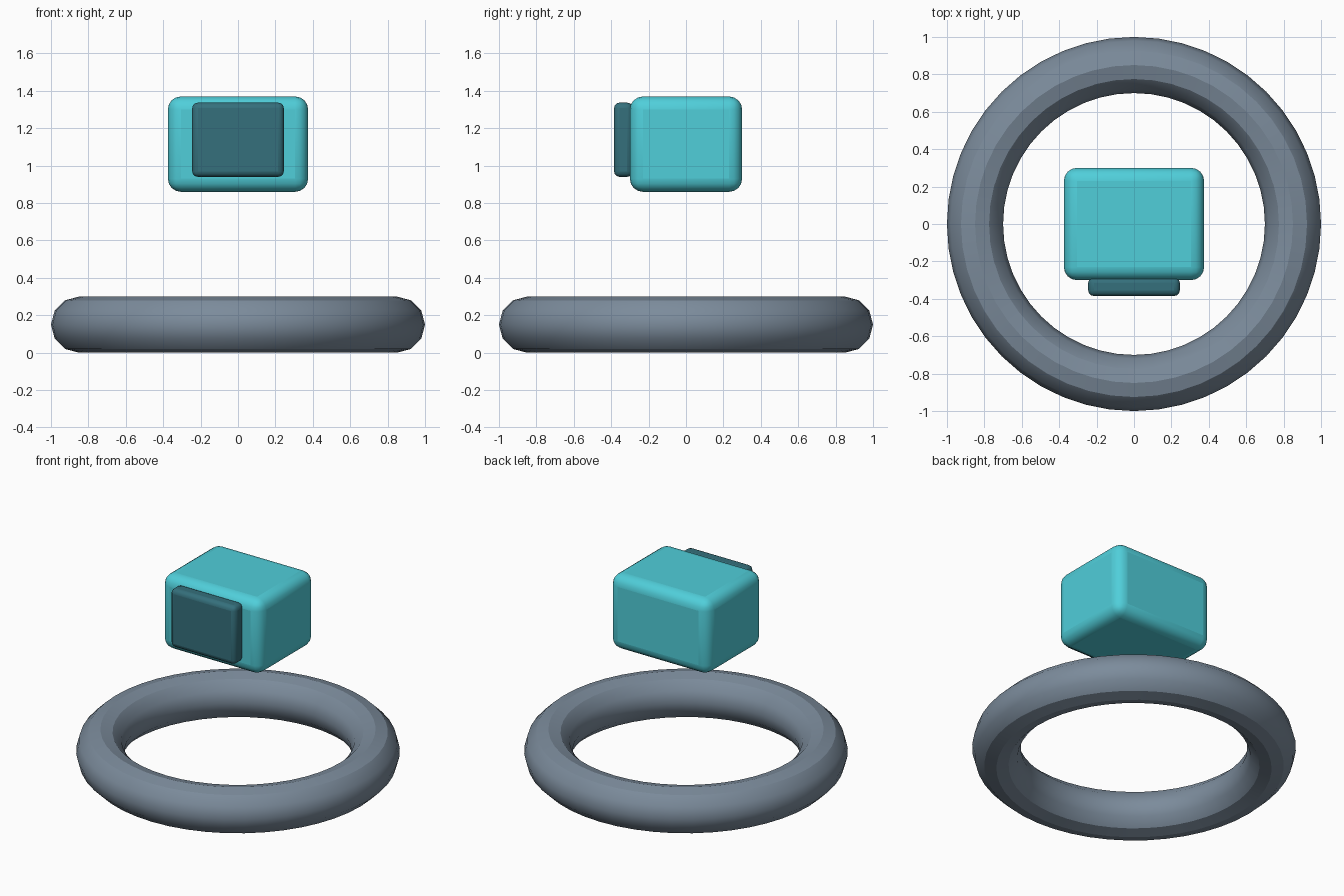
import bpy

if "Cube" in bpy.data.objects:
    bpy.data.objects.remove(bpy.data.objects["Cube"])


def material(name, color):
    mat = bpy.data.materials.new(name)
    mat.diffuse_color = color
    mat.use_nodes = True
    mat.node_tree.nodes["Principled BSDF"].inputs["Base Color"].default_value = mat.diffuse_color
    return mat


def rounded_box(name, lo, hi, radius, segments, mat):
    size = [h - l for l, h in zip(lo, hi)]
    centre = [(l + h) / 2 for l, h in zip(lo, hi)]
    bpy.ops.mesh.primitive_cube_add(size=1, location=centre)
    ob = bpy.context.object
    ob.name = name
    ob.scale = size
    bpy.ops.object.transform_apply(location=False, rotation=False, scale=True)
    bevel = ob.modifiers.new("Rounded edges", 'BEVEL')
    bevel.width = radius
    bevel.segments = segments
    ob.data.materials.append(mat)
    bpy.ops.object.shade_smooth_by_angle()
    return ob


teal = material("teal", (0.08, 0.62, 0.70, 1))
dark_teal = material("dark_teal", (0.035, 0.16, 0.20, 1))
slate = material("slate", (0.20, 0.26, 0.33, 1))

# Ring lying on the ground
bpy.ops.mesh.primitive_torus_add(major_radius=0.85, minor_radius=0.15,
                                 major_segments=48, minor_segments=12,
                                 location=(0, 0, 0.15))
ring = bpy.context.object
ring.name = "base_ring"
ring.data.materials.append(slate)
bpy.ops.object.shade_smooth_by_angle()

# Floating head with a face panel on its front
rounded_box("head", (-0.375, -0.30, 0.86), (0.375, 0.30, 1.37), 0.07, 4, teal)
rounded_box("face_panel", (-0.245, -0.385, 0.94), (0.245, -0.285, 1.337),
            0.03, 3, dark_teal)
